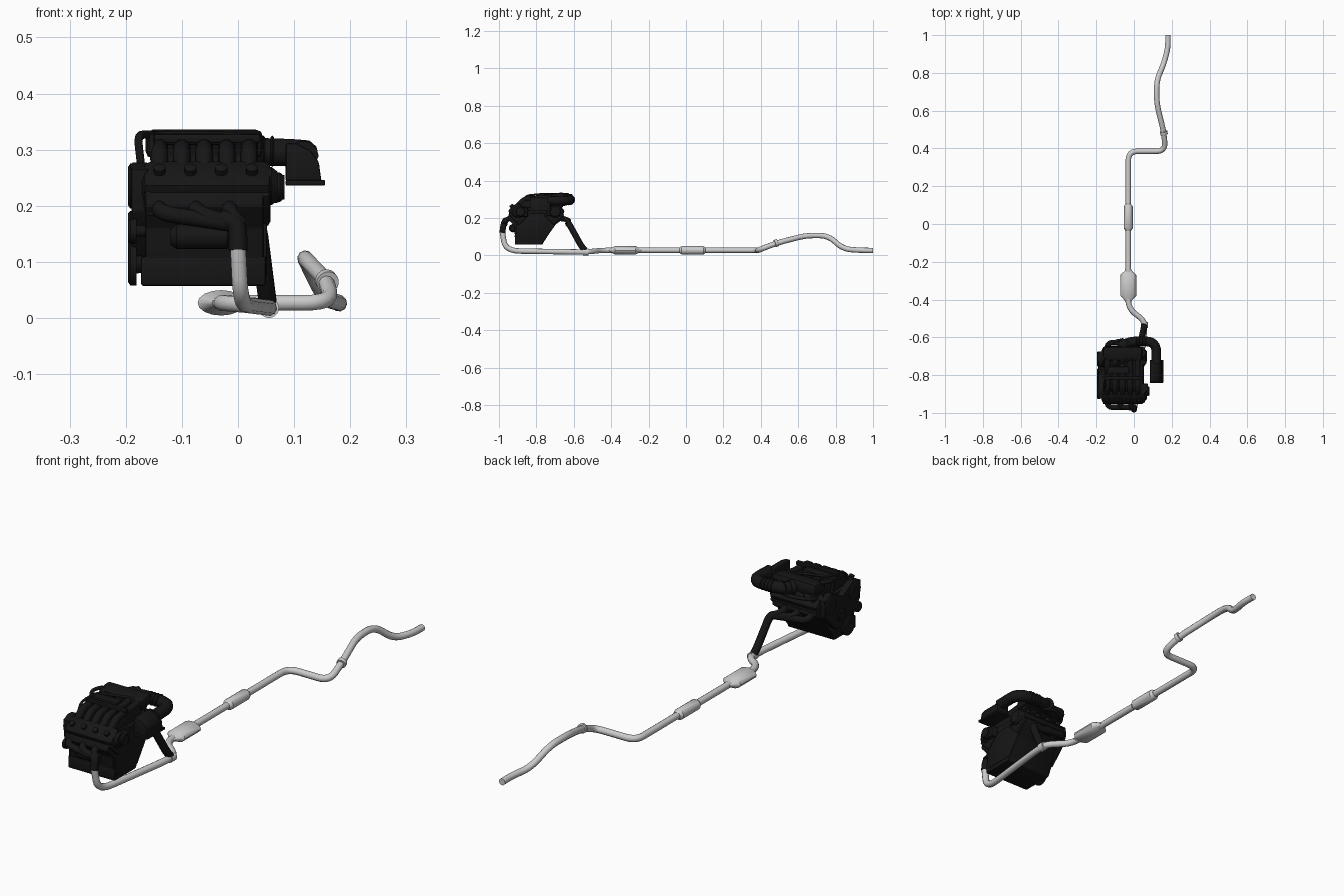
import bpy, bmesh, math
from mathutils import Vector, Matrix

black = bpy.data.materials.new("engine_black")
black.diffuse_color = (0.008, 0.008, 0.008, 1)


def finish(obj, dark=True, angle=35):
    if dark:
        obj.data.materials.append(black)
    bpy.ops.object.select_all(action='DESELECT')
    obj.select_set(True)
    bpy.context.view_layer.objects.active = obj
    bpy.ops.object.shade_smooth_by_angle(angle=math.radians(angle))
    return obj


def from_bmesh(name, bm, dark=True, bevel=0.0, segs=2):
    bmesh.ops.recalc_face_normals(bm, faces=bm.faces)
    if bevel:
        edges = [e for e in bm.edges if e.calc_face_angle(0) > 0.3]
        bmesh.ops.bevel(bm, geom=edges, offset=bevel, segments=segs, affect='EDGES', profile=0.5)
    me = bpy.data.meshes.new(name)
    bm.to_mesh(me)
    bm.free()
    obj = bpy.data.objects.new(name, me)
    bpy.context.collection.objects.link(obj)
    return finish(obj, dark)


def box(name, center, size, bevel=0.006, tilt=0.0):
    bm = bmesh.new()
    bmesh.ops.create_cube(bm, size=1, matrix=Matrix.Translation(center)
                          @ Matrix.Rotation(math.radians(tilt), 4, 'X') @ Matrix.Diagonal((*size, 1)))
    return from_bmesh(name, bm, bevel=bevel)


def prism(name, profile, axis, lo, hi, bevel=0.0):
    """Extrude a profile along x (profile is y,z) or y (profile is x,z)."""
    put = (lambda a, b, t: (t, a, b)) if axis == 'x' else (lambda a, b, t: (a, t, b))
    bm = bmesh.new()
    r0, r1 = [[bm.verts.new(put(a, b, t)) for a, b in profile] for t in (lo, hi)]
    n = len(profile)
    for i in range(n):
        bm.faces.new((r0[i], r0[(i + 1) % n], r1[(i + 1) % n], r1[i]))
    bm.faces.new(r0)
    bm.faces.new(r1)
    return from_bmesh(name, bm, bevel=bevel)


def lathe(name, start, direction, profile, dark=True, sides=20, squash=1.0):
    """Rings of (distance, radius) along a direction; squash flattens in z."""
    rot = Vector((0, 0, 1)).rotation_difference(Vector(direction)).to_matrix()
    bm = bmesh.new()
    rings = []
    for d, r in profile:
        ring = []
        for i in range(sides):
            a = 2 * math.pi * i / sides
            p = rot @ Vector((r * math.cos(a), r * math.sin(a), d))
            p.z *= squash
            ring.append(bm.verts.new(Vector(start) + p))
        rings.append(ring)
    for a, b in zip(rings, rings[1:]):
        for i in range(sides):
            bm.faces.new((a[i], a[(i + 1) % sides], b[(i + 1) % sides], b[i]))
    bm.faces.new(rings[0])
    bm.faces.new(rings[-1])
    return from_bmesh(name, bm, dark)


def tube(name, pts, radius, bend=0.05, dark=True):
    """Round pipe along a path with filleted corners."""
    pts = [Vector(p) for p in pts]
    path = [pts[0]]
    for a, b, c in zip(pts, pts[1:], pts[2:]):
        p = b + (a - b).normalized() * min(bend, (a - b).length * 0.48)
        q = b + (c - b).normalized() * min(bend, (c - b).length * 0.48)
        for i in range(7):
            t = i / 6
            path.append(p * (1 - t) ** 2 + b * 2 * t * (1 - t) + q * t * t)
    path.append(pts[-1])
    cu = bpy.data.curves.new(name, 'CURVE')
    cu.dimensions = '3D'
    cu.bevel_depth, cu.bevel_resolution, cu.use_fill_caps = radius, 3, True
    sp = cu.splines.new('POLY')
    sp.points.add(len(path) - 1)
    for s, p in zip(sp.points, path):
        s.co = (*p, 1)
    tmp = bpy.data.objects.new("tmp", cu)
    bpy.context.collection.objects.link(tmp)
    bpy.context.view_layer.update()
    me = bpy.data.meshes.new_from_object(tmp.evaluated_get(bpy.context.evaluated_depsgraph_get()))
    bpy.data.objects.remove(tmp)
    me.materials.clear()
    me.name = name
    obj = bpy.data.objects.new(name, me)
    bpy.context.collection.objects.link(obj)
    return finish(obj, dark, 50)


# Exhaust pipes
R = 0.0145
tube("front_downpipe", [(0, -0.982, 0.125), (0.005, -0.965, 0.024), (0.055, -0.58, 0.018),
                        (0.055, -0.52, 0.018)], R, 0.08, False)
tube("centre_pipe", [(0.055, -0.56, 0.018), (0.055, -0.51, 0.02), (-0.03, -0.45, 0.027), (-0.03, -0.2, 0.027),
                     (-0.03, 0.385, 0.027), (0.167, 0.385, 0.027), (0.158, 0.485, 0.066), (0.12, 0.64, 0.106),
                     (0.12, 0.76, 0.106), (0.155, 0.84, 0.034), (0.18, 0.93, 0.027), (0.18, 1.0, 0.026)],
     R, 0.05, False)
lathe("junction_flange", (0.055, -0.55, 0.018), (0, 1, 0), [(0, 0.015), (0, 0.018), (0.03, 0.018), (0.03, 0.015)], False)
# Catalytic converter, resonator and clamp
lathe("catalytic_converter", (-0.03, -0.415, 0.027), (0, 1, 0),
      [(0, 0.016), (0.01, 0.018), (0.035, 0.042), (0.145, 0.042), (0.168, 0.018), (0.178, 0.016)], False, 16, 0.54)
lathe("resonator", (-0.03, -0.035, 0.027), (0, 1, 0),
      [(0, 0.015), (0.012, 0.024), (0.128, 0.024), (0.14, 0.015)], False, 16, 0.95)
lathe("pipe_clamp", (0.16, 0.475, 0.063), Vector((-0.03, 0.15, 0.045)).normalized(),
      [(0, 0.015), (0, 0.02), (0.016, 0.02), (0.016, 0.015)], False)

# Engine block, sump and timing cover
block = [(-0.912, 0.075), (-0.92, 0.16), (-0.955, 0.2), (-0.94, 0.235), (-0.89, 0.265), (-0.8, 0.25),
         (-0.71, 0.265), (-0.66, 0.235), (-0.65, 0.2), (-0.71, 0.155), (-0.757, 0.075)]
prism("engine_block", block, 'x', -0.165, 0.045, 0.004)
prism("oil_sump", [(-0.914, 0.057), (-0.916, 0.11), (-0.74, 0.11), (-0.768, 0.057)], 'x', -0.173, 0.05, 0.005)
prism("timing_cover", [(-0.86, 0.11), (-0.92, 0.19), (-0.925, 0.265), (-0.87, 0.278), (-0.8, 0.24), (-0.73, 0.278),
                       (-0.675, 0.265), (-0.68, 0.19), (-0.76, 0.11)], 'x', -0.19, -0.16, 0.004)
prism("gearbox_plate", [(-0.9, 0.075), (-0.91, 0.16), (-0.83, 0.225), (-0.76, 0.225), (-0.7, 0.16), (-0.76, 0.075)],
      'x', 0.04, 0.052, 0.003)
for name, y, z, r in (("crank_pulley", -0.84, 0.1, 0.042), ("front_cam_pulley", -0.88, 0.235, 0.04),
                      ("rear_cam_pulley", -0.715, 0.235, 0.04), ("idler_pulley", -0.79, 0.165, 0.026),
                      ("alternator_pulley", -0.905, 0.155, 0.022)):
    lathe(name, (-0.196, y, z), (1, 0, 0), [(0, r * 0.5), (0, r * 0.85), (0.004, r), (0.015, r), (0.015, r * 0.5),
                                            (0.035, r * 0.4)])

# Cylinder banks: heads, valve covers and exhaust manifolds, front (s=-1) and rear (s=1)
MID = -0.8
for s, side in ((-1, "front"), (1, "rear")):
    box(side + "_cylinder_head", (-0.055, MID + s * 0.095, 0.215), (0.225, 0.075, 0.08), 0.008, -45 * s)
    box(side + "_valve_cover", (-0.055, MID + s * 0.108, 0.238), (0.232, 0.075, 0.06), 0.016, -40 * s)
    lathe(side + "_cam_housing", (-0.15, MID + s * 0.1, 0.235), (1, 0, 0), [(0, 0.034), (0.21, 0.034), (0.22, 0.026)])
    out = -0.97 if s < 0 else -0.628
    for i, x in enumerate((-0.14, -0.075, -0.015)):
        tube(f"{side}_runner_{i + 1}", [(x, MID + s * 0.12, 0.205), (x, out, 0.187),
                                        (0.005 if s < 0 else 0.03, out, 0.165)], 0.0145, 0.03)
        box(f"{side}_manifold_flange_{i + 1}", (x, MID + s * 0.137, 0.2), (0.042, 0.014, 0.036), 0.003)
    for i in range(4):
        lathe(f"{side}_cover_cap_{i + 1}", (-0.14 + i * 0.055, MID + s * 0.12, 0.25),
              Vector((0, 0.64 * s, 0.77)), [(0, 0.011), (0.024, 0.011), (0.026, 0.008)], sides=12)
tube("front_collector", [(-0.03, -0.968, 0.178), (0, -0.975, 0.17), (0, -0.982, 0.12)], 0.0165, 0.03)
tube("rear_collector", [(0.0, -0.63, 0.17), (0.035, -0.625, 0.168), (0.05, -0.56, 0.05), (0.054, -0.535, 0.02)],
     0.0165, 0.03)

# Intake: plenum, curved runners, throttle hose and air box
prism("intake_base", [(-0.9, 0.255), (-0.87, 0.29), (-0.69, 0.315), (-0.665, 0.28), (-0.74, 0.25)],
      'x', -0.155, 0.035, 0.006)
box("intake_plenum", (-0.06, -0.685, 0.31), (0.21, 0.075, 0.046), 0.014, 8)
for i in range(5):
    x = -0.14 + i * 0.04
    tube(f"intake_runner_{i + 1}", [(x, -0.9, 0.262), (x, -0.865, 0.302), (x, -0.76, 0.305), (x, -0.68, 0.317)],
         0.0155, 0.03)
box("fuel_rail", (-0.06, -0.815, 0.32), (0.2, 0.018, 0.016), 0.004)
box("coil_cover", (-0.085, -0.775, 0.319), (0.12, 0.04, 0.022), 0.006)
lathe("throttle_body", (-0.06, -0.65, 0.303), Vector((0.5, 0.866, 0)), [(0, 0.03), (0.02, 0.03), (0.02, 0.026), (0.04, 0.026)])
tube("air_hose", [(-0.07, -0.65, 0.302), (-0.02, -0.62, 0.298), (0.118, -0.622, 0.294), (0.118, -0.74, 0.29)],
     0.0255, 0.055)
for i in range(4):
    lathe(f"hose_band_{i + 1}", (0.01 + i * 0.016, -0.6215, 0.297), (1, 0, 0), [(0, 0.025), (0.003, 0.028), (0.006, 0.025)])
prism("air_box", [(0.085, 0.242), (0.085, 0.312), (0.105, 0.311), (0.13, 0.298), (0.144, 0.278), (0.149, 0.242)],
      'y', -0.835, -0.725, 0.004)
box("air_box_flange", (0.12, -0.78, 0.241), (0.07, 0.122, 0.01), 0.002)

# Side accessories and small hoses
lathe("water_pump", (0.03, -0.885, 0.233), (1, 0, 0), [(0, 0.026), (0.045, 0.026), (0.05, 0.022), (0.053, 0.022)])
box("pump_bracket", (0.05, -0.87, 0.23), (0.05, 0.05, 0.05), 0.006)
box("thermostat_housing", (0.045, -0.72, 0.235), (0.04, 0.05, 0.05), 0.008)
lathe("starter_motor", (-0.12, -0.925, 0.145), (1, 0, 0), [(0, 0.014), (0.01, 0.022), (0.1, 0.022), (0.11, 0.014)])
tube("breather_hose", [(-0.172, -0.75, 0.265), (-0.179, -0.75, 0.325), (-0.16, -0.7, 0.328), (-0.12, -0.69, 0.32)],
     0.0075, 0.02)
tube("vacuum_line", [(-0.15, -0.88, 0.265), (-0.155, -0.86, 0.32), (-0.15, -0.76, 0.329), (-0.05, -0.73, 0.328),
                     (0.02, -0.7, 0.325)], 0.005, 0.03)
tube("coolant_line", [(-0.15, -0.7, 0.26), (-0.145, -0.64, 0.275), (-0.07, -0.61, 0.28), (-0.02, -0.63, 0.275)],
     0.008, 0.03)
